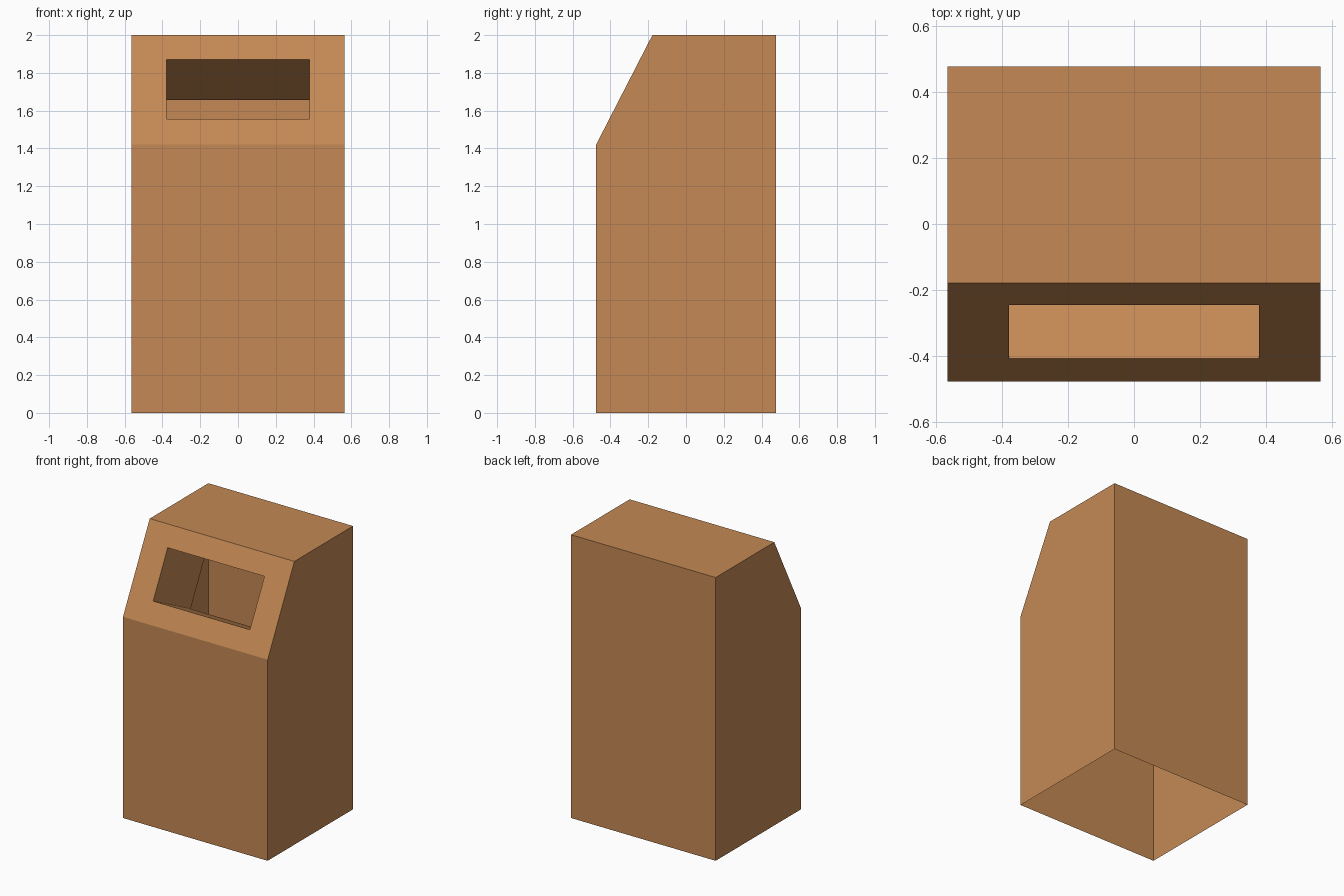
import bpy, bmesh
from mathutils import Vector

cube = bpy.data.objects.get("Cube")
if cube:
    bpy.data.objects.remove(cube, do_unlink=True)

HALF_W, HALF_D = 0.565, 0.476
SLOPE_BOTTOM = Vector((0, -HALF_D, 1.42))
SLOPE_TOP = Vector((0, -0.178, 2.0))
SLOT_HALF_W, SLOT_LOW, SLOT_HIGH = 0.378, 1.555, 1.87
CHUTE_DEPTH = 0.47

# Cardboard colour
card = bpy.data.materials.new("cardboard brown")
card.use_nodes = True
colour = (0.555, 0.25, 0.089, 1)
card.diffuse_color = colour
bsdf = card.node_tree.nodes["Principled BSDF"]
bsdf.inputs["Base Color"].default_value = colour
bsdf.inputs["Roughness"].default_value = 0.9


def finish(bm, name):
    mesh = bpy.data.meshes.new(name)
    bm.to_mesh(mesh)
    bm.free()
    mesh.materials.append(card)
    obj = bpy.data.objects.new(name, mesh)
    bpy.context.scene.collection.objects.link(obj)
    return obj


def on_slope(x, z):
    t = (z - SLOPE_BOTTOM.z) / (SLOPE_TOP.z - SLOPE_BOTTOM.z)
    point = SLOPE_BOTTOM.lerp(SLOPE_TOP, t)
    return Vector((x, point.y, z))


def rectangle(half_width, low, high):
    return [on_slope(-half_width, low), on_slope(half_width, low),
            on_slope(half_width, high), on_slope(-half_width, high)]


def ring(bm, first, second):
    for i in range(4):
        j = (i + 1) % 4
        bm.faces.new((first[i], first[j], second[j], second[i]))


# Bin shell: thin sheet walls, open underneath, slot in the sloping front
bm = bmesh.new()
profile = [(-HALF_D, 0), SLOPE_BOTTOM.yz, SLOPE_TOP.yz, (HALF_D, 2), (HALF_D, 0)]
left, right = ([bm.verts.new((x, y, z)) for y, z in profile]
               for x in (-HALF_W, HALF_W))
bm.faces.new(left)
bm.faces.new(right)
for i in (0, 2, 3):  # front, top and back walls
    bm.faces.new((left[i], right[i], right[i + 1], left[i + 1]))
slot = [bm.verts.new(p) for p in rectangle(SLOT_HALF_W, SLOT_LOW, SLOT_HIGH)]
ring(bm, [left[1], right[1], right[2], left[2]], slot)
bmesh.ops.recalc_face_normals(bm, faces=bm.faces)
finish(bm, "bin_shell")

# Chute: open sleeve running inward, square to the sloping front
slope = (SLOPE_TOP - SLOPE_BOTTOM).normalized()
inward = slope.cross(Vector((1, 0, 0)))
if inward.y < 0:
    inward.negate()
bm = bmesh.new()
mouth_points = rectangle(SLOT_HALF_W, SLOT_LOW, SLOT_HIGH)
mouth = [bm.verts.new(p) for p in mouth_points]
inner_end = [bm.verts.new(p + inward * CHUTE_DEPTH) for p in mouth_points]
ring(bm, mouth, inner_end)
# Make the sleeve faces look into the opening
centre = sum((v.co for v in bm.verts), Vector()) / len(bm.verts)
bm.normal_update()
for face in bm.faces:
    if face.normal.dot(centre - face.calc_center_median()) < 0:
        face.normal_flip()
finish(bm, "slot_chute")
